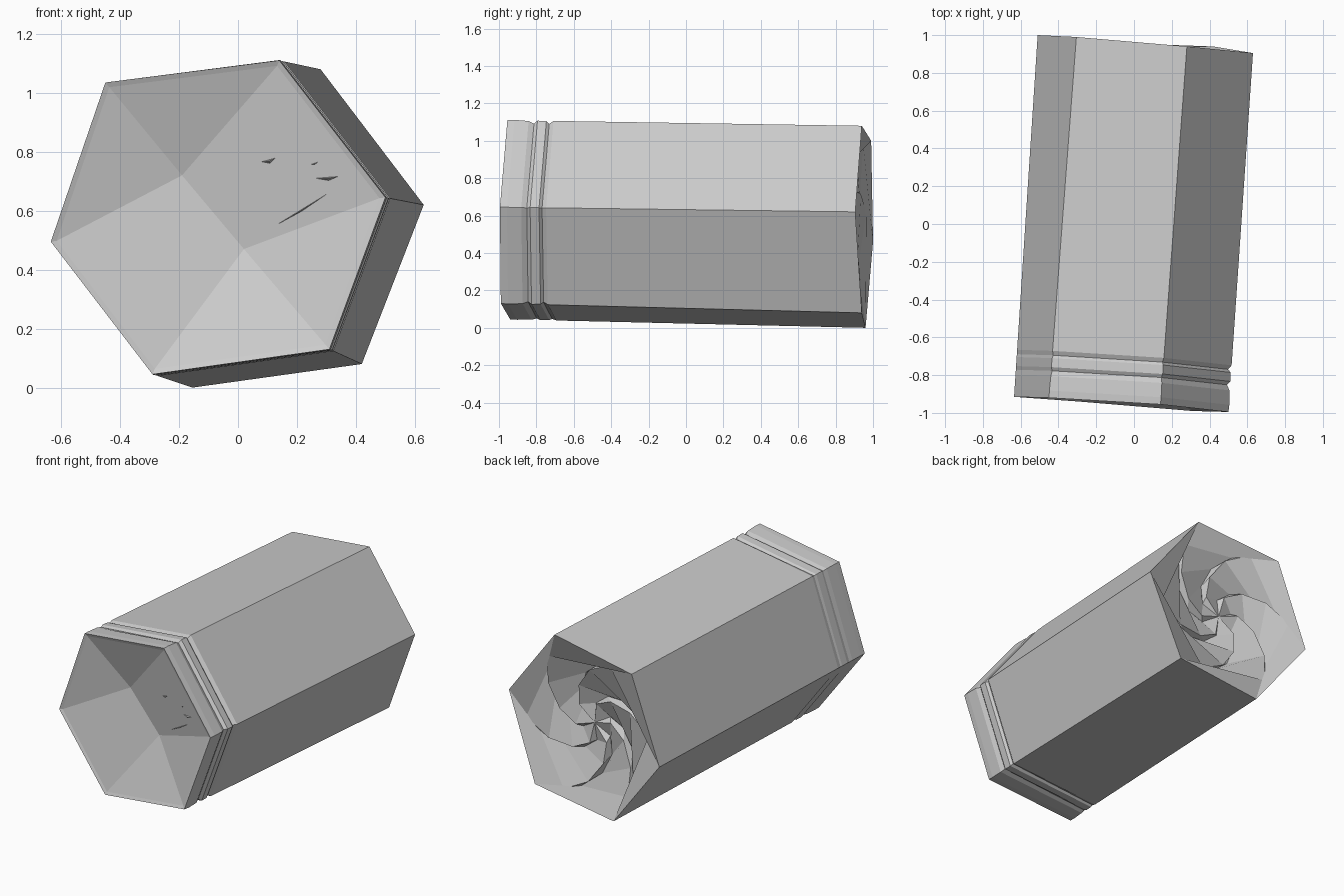
import bpy, bmesh
from mathutils import Vector, Matrix

if "Cube" in bpy.data.objects:
    bpy.data.objects.remove(bpy.data.objects["Cube"])

# corner order: left, top left, top right, right, bottom right, bottom left
FRONT = [Vector(p) for p in [(-.635, -.915, .495), (-.45, -.92, 1.035), (.14, -.955, 1.11),
                             (.50, -.995, .645), (.31, -.99, .13), (-.29, -.94, .045)]]
BACK = [Vector(p) for p in [(-.51, 1.0, .46), (-.305, .99, 1.0), (.28, .94, 1.08),
                            (.63, .905, .62), (.42, .94, .08), (-.155, .96, 0)]]
CRIMP = [0, .5, 1, 1, 1, .5]
fc = sum(FRONT, Vector()) / 6
bc = sum(BACK, Vector()) / 6


def add_object(name, bm):
    bmesh.ops.recalc_face_normals(bm, faces=bm.faces[:])
    mesh = bpy.data.meshes.new(name)
    bm.to_mesh(mesh)
    bm.free()
    ob = bpy.data.objects.new(name, mesh)
    bpy.context.collection.objects.link(ob)
    return ob


def bridge(bm, a, b):
    n = len(a)
    for k in range(n):
        j = (k + 1) % n
        bm.faces.new((a[k], a[j], b[j], b[k]))


# Six-sided wall, with crimped rings near the front
bm = bmesh.new()
rings = []
for t, dent in [(0, 0), (.02, -.004), (.06, .005), (.075, .03), (.085, .0),
                (.11, .004), (.118, .03), (.13, 0), (1, 0)]:
    c = fc.lerp(bc, t)
    rings.append([bm.verts.new(c + (f.lerp(b, t) - c) * (1 - dent * w))
                  for f, b, w in zip(FRONT, BACK, CRIMP)])
for a, b in zip(rings, rings[1:]):
    bridge(bm, a, b)

# Front end: thin lip folding into a shallow pit with a short ridge
lip = [bm.verts.new(fc + (f - fc) * .965 + Vector((0, .008, 0))) for f in FRONT]
bridge(bm, rings[0], lip)
A = bm.verts.new((-.19, -.825, .72))
B = bm.verts.new((.02, -.83, .47))
L, TL, TR, R, BR, BL = lip
for f in [(L, TL, A), (TL, TR, A), (TR, R, B, A), (R, BR, B), (BR, BL, B), (BL, L, A, B)]:
    bm.faces.new(f)

# Back end: paper twisted inwards in spiral pleats
axis = (bc - fc).normalized()
ridge = valley = None
for s, turn, depth, amp in [(.82, .30, .03, .03), (.62, .65, .05, .05),
                            (.42, 1.05, .07, .05), (.24, 1.5, .085, .035)]:
    rot = Matrix.Rotation(turn, 3, axis)
    pts = [rot @ (b - bc) * s for b in BACK]
    r2 = [bm.verts.new(bc + p - axis * depth) for p in pts]
    v2 = [bm.verts.new(bc + pts[k].lerp(pts[(k + 1) % 6], .22) * .95 - axis * (depth + amp))
          for k in range(6)]
    for k in range(6):
        j = (k + 1) % 6
        if ridge is None:
            bm.faces.new((rings[-1][k], r2[k], v2[k]))
            bm.faces.new((rings[-1][k], v2[k], r2[j], rings[-1][j]))
        else:
            bm.faces.new((ridge[k], r2[k], v2[k], valley[k]))
            bm.faces.new((valley[k], v2[k], r2[j], ridge[j]))
    ridge, valley = r2, v2
hub = bm.verts.new(bc - axis * .1)
for k in range(6):
    bm.faces.new((ridge[k], valley[k], hub))
    bm.faces.new((valley[k], ridge[(k + 1) % 6], hub))
add_object("wrapped_body", bm)

# Small crumples on the front paper
bm = bmesh.new()
for p, q, w in [((.07, -.88, .765), (.14, -.90, .785), .03),
                ((.22, -.915, .75), (.30, -.94, .78), .025),
                ((.25, -.925, .71), (.36, -.955, .72), .025),
                ((.06, -.84, .51), (.37, -.955, .70), .015)]:
    p, q = Vector(p), Vector(q)
    m = (p + q) / 2
    v = [bm.verts.new(c) for c in (p, q, m + Vector((w * .3, .015, -w)), m + Vector((0, -.015, -w * .2)))]
    for i, j, k in [(0, 1, 2), (0, 1, 3), (1, 2, 3), (0, 2, 3)]:
        bm.faces.new((v[i], v[j], v[k]))
add_object("front_crumples", bm)
